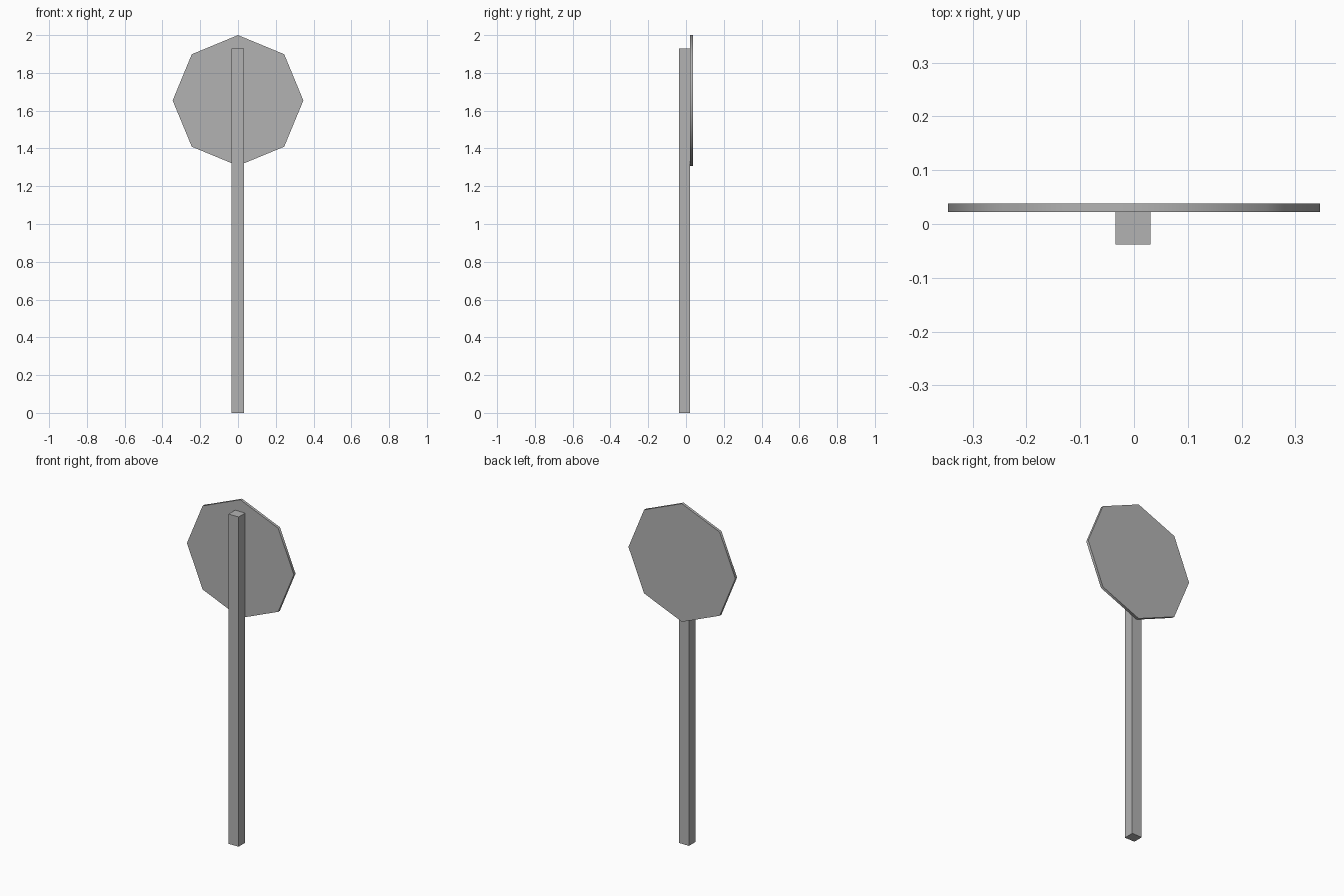
import bpy
import math

cube = bpy.data.objects.get("Cube")
if cube:
    bpy.data.objects.remove(cube, do_unlink=True)

# Single plain grey for every part
GREY = (0.45, 0.45, 0.45, 1.0)
grey = bpy.data.materials.new("plain_grey")
grey.use_nodes = True
grey.diffuse_color = GREY
grey.node_tree.nodes["Principled BSDF"].inputs["Base Color"].default_value = GREY


def finish(name):
    obj = bpy.context.object
    obj.name = obj.data.name = name
    obj.data.materials.append(grey)
    bpy.ops.object.transform_apply(location=False, rotation=True, scale=True)
    return obj


# Square post, slightly off centre, standing on the ground
post_height = 1.93
bpy.ops.mesh.primitive_cube_add(size=1, location=(-0.002, -0.008, post_height / 2))
bpy.context.object.scale = (0.065, 0.06, post_height)
finish("post")

# Thin octagonal plate with a corner at the top, fixed to the back of the post
radius = 0.346
bpy.ops.mesh.primitive_cylinder_add(
    vertices=8, radius=radius, depth=0.016,
    location=(0, 0.03, 2 - radius), rotation=(math.pi / 2, 0, 0))
finish("sign_plate")
bpy.ops.object.shade_smooth_by_angle(angle=math.radians(60))
